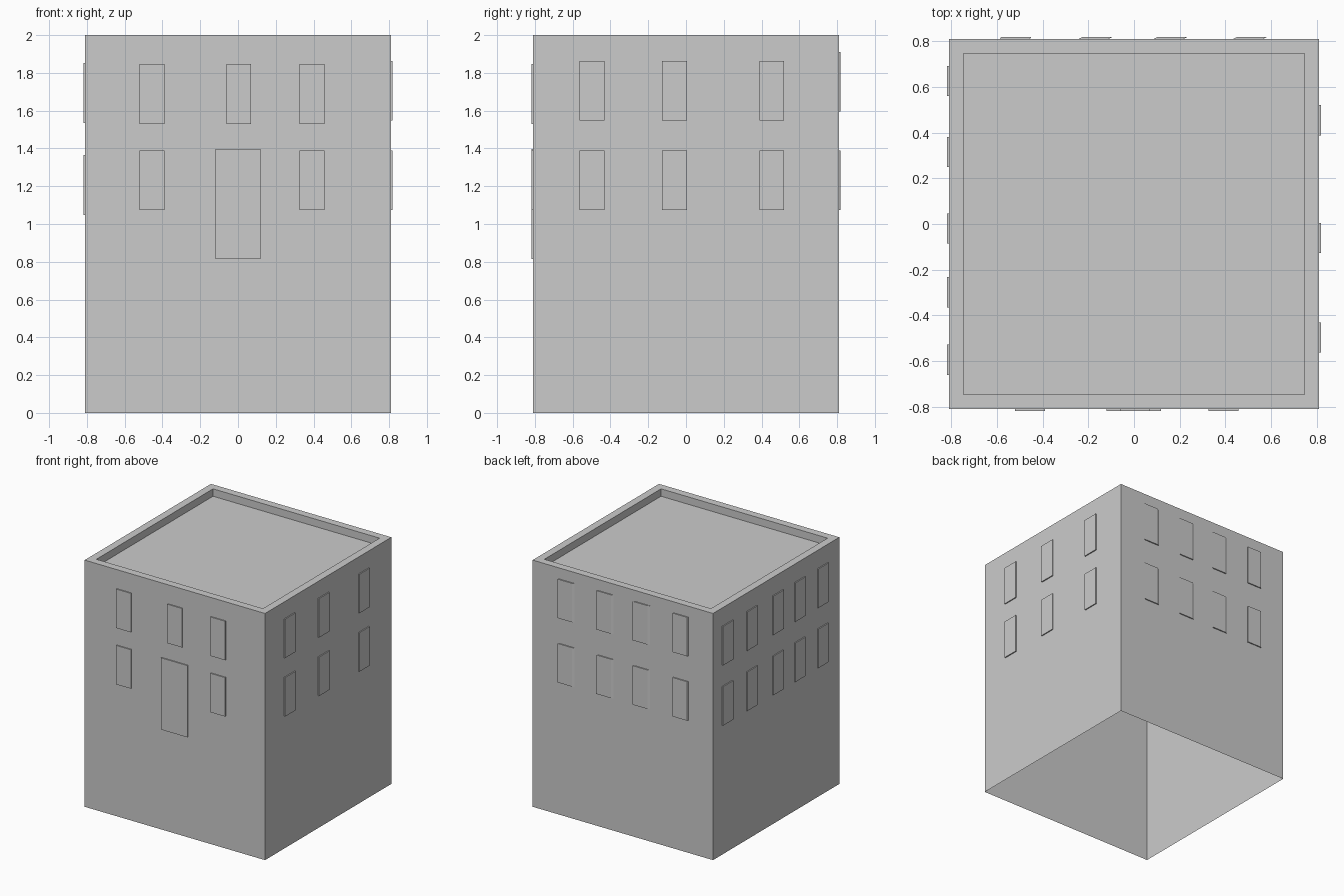
import bpy, bmesh
from mathutils import Matrix
from math import radians

if "Cube" in bpy.data.objects:
    bpy.data.objects.remove(bpy.data.objects["Cube"])

H = 0.809      # half width of the tower
OUT = 0.009    # how far panels stand out from the wall


def finish(bm, name):
    mesh = bpy.data.meshes.new(name)
    bm.to_mesh(mesh)
    bm.free()
    obj = bpy.data.objects.new(name, mesh)
    bpy.context.collection.objects.link(obj)
    return obj


# Tower walls: open-bottomed shell with a parapet around a sunken roof
bm = bmesh.new()
bmesh.ops.create_cube(bm, size=1, matrix=Matrix.Translation((0, 0, 1)) @ Matrix.Diagonal((2 * H, 2 * H, 2, 1)))
bm.normal_update()
roof = [f for f in bm.faces if f.normal.z > 0.9]
bmesh.ops.delete(bm, geom=[f for f in bm.faces if f.normal.z < -0.9], context='FACES')
bmesh.ops.inset_region(bm, faces=roof, thickness=0.062, use_boundary=True, use_even_offset=True)
# extrude the inner square down to make the roof deck
bm.normal_update()
roof = [f for f in bm.faces if f.normal.z > 0.9 and f.calc_center_median().xy.length < 0.01]
ext = bmesh.ops.extrude_discrete_faces(bm, faces=roof)
bmesh.ops.translate(bm, verts=list({v for f in ext['faces'] for v in f.verts}), vec=(0, 0, -0.06))
finish(bm, "tower_walls")


# Raised panel laid out on the front wall, then turned about z to its own wall
def panel(name, u0, u1, z0, z1, turn, slant=0.0):
    bm = bmesh.new()
    bmesh.ops.create_cube(bm, size=1)
    for v in bm.verts:
        outer = v.co.y < 0
        v.co = (u0 + (v.co.x + 0.5) * (u1 - u0) + (slant if outer else 0),
                -H - OUT if outer else -H,
                z0 + (v.co.z + 0.5) * (z1 - z0))
    bmesh.ops.delete(bm, geom=[f for f in bm.faces if abs(f.calc_center_median().y + H) < 1e-4],
                     context='FACES')
    bmesh.ops.rotate(bm, verts=bm.verts, cent=(0, 0, 0), matrix=Matrix.Rotation(radians(turn), 3, 'Z'))
    finish(bm, name)


# Window rows: wall, turn, (window centre along wall, slant), row bottoms
W, T = 0.132, 0.316
walls = [
    ("front", 0, [(-0.455, 0), (0.391, 0)], [1.073, 1.53]),
    ("front_centre", 0, [(0.004, 0)], [1.53]),
    ("right", 90, [(-0.497, 0), (-0.062, 0), (0.454, 0)], [1.073, 1.547]),
    ("back", 180, [(0.521, -0.005), (0.178, -0.018), (-0.15, -0.018), (-0.498, -0.018)], [1.073, 1.595]),
    ("left", 270, [(-0.626, 0), (-0.315, 0), (0.02, 0), (0.299, 0), (0.594, 0)], [1.048, 1.536]),
]
for wall, turn, columns, rows in walls:
    for r, z in enumerate(rows):
        for c, (u, slant) in enumerate(columns):
            panel(f"window_{wall}_{r}_{c}", u - W / 2, u + W / 2, z, z + T, turn, slant)

# Raised entrance door
panel("door", -0.12, 0.119, 0.814, 1.396, 0)
